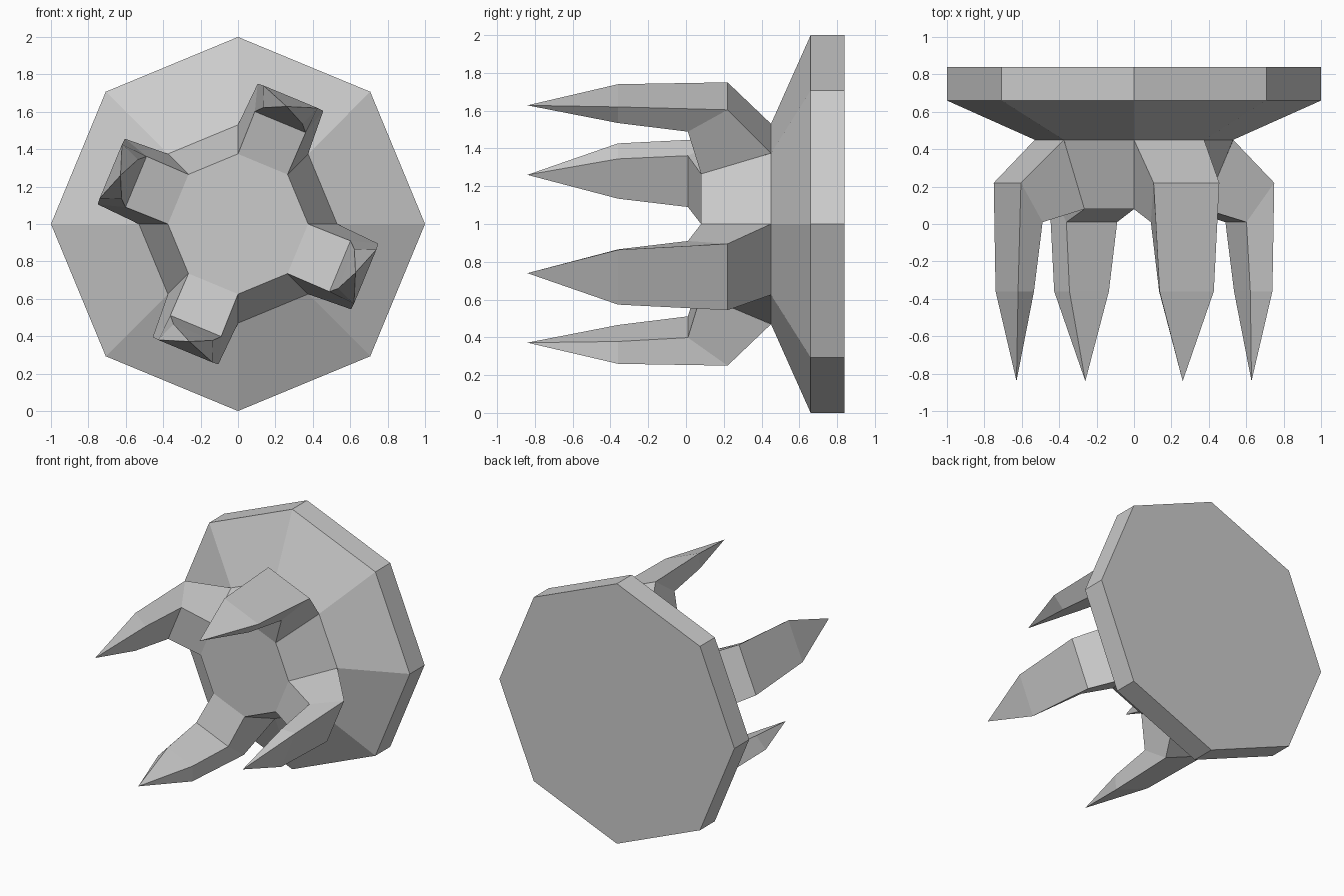
import bpy, bmesh
from math import sin, cos, pi

cube = bpy.data.objects.get("Cube")
if cube:
    bpy.data.objects.remove(cube, do_unlink=True)

grey = bpy.data.materials.new("plain grey")
grey.use_nodes = True
colour = (0.6, 0.6, 0.6, 1)
grey.diffuse_color = colour
grey.node_tree.nodes["Principled BSDF"].inputs["Base Color"].default_value = colour

SIDES = 8


def place(angle, radial, tangent, y):
    """Point around the y axis, whose centre is at z = 1."""
    return (radial * cos(angle) - tangent * sin(angle), y,
            1 + radial * sin(angle) + tangent * cos(angle))


def bridge(bm, a, b, skip=()):
    n = len(a)
    for i in range(n):
        if i not in skip:
            bm.faces.new((a[i], a[(i + 1) % n], b[(i + 1) % n], b[i]))


def finish(bm, name):
    bmesh.ops.recalc_face_normals(bm, faces=bm.faces)
    mesh = bpy.data.meshes.new(name)
    bm.to_mesh(mesh)
    bm.free()
    mesh.materials.append(grey)
    bpy.context.collection.objects.link(bpy.data.objects.new(name, mesh))


# Octagonal base: back plate, sloped shoulder and hub, open where the claws join
bm = bmesh.new()
profile = [(1.0, 0.84), (1.0, 0.66), (0.53, 0.45), (0.375, 0.08)]
rings = [[bm.verts.new(place(2 * pi * i / SIDES, r, 0, y)) for i in range(SIDES)]
         for r, y in profile]
bm.faces.new(rings[0])
bridge(bm, rings[0], rings[1])
bridge(bm, rings[1], rings[2])
bridge(bm, rings[2], rings[3], skip=(1, 3, 5, 7))
bm.faces.new(rings[3])
finish(bm, "octagonal_base")

# Claws: each section is (outer radius, half width, y), (inner radius, half width, y)
sections = [
    ((0.49, 0.203, 0.45), (0.346, 0.1435, 0.08)),
    ((0.733, 0.19, 0.22), (0.59, 0.147, 0.01)),
    ((0.736, 0.157, -0.36), (0.626, 0.114, -0.36)),
]
names = ["upper_left_claw", "upper_right_claw", "lower_right_claw", "lower_left_claw"]
for k, name in enumerate(names):
    angle = pi * 3 / 8 + k * pi / 2
    bm = bmesh.new()
    loops = []
    for (ro, wo, yo), (ri, wi, yi) in sections:
        corners = [(ro, -wo, yo), (ro, wo, yo), (ri, wi, yi), (ri, -wi, yi)]
        loops.append([bm.verts.new(place(angle, *c)) for c in corners])
    for a, b in zip(loops, loops[1:]):
        bridge(bm, a, b)
    tip = bm.verts.new(place(angle, 0.68, 0, -0.84))
    for i in range(4):
        bm.faces.new((loops[-1][i], loops[-1][(i + 1) % 4], tip))
    finish(bm, name)
